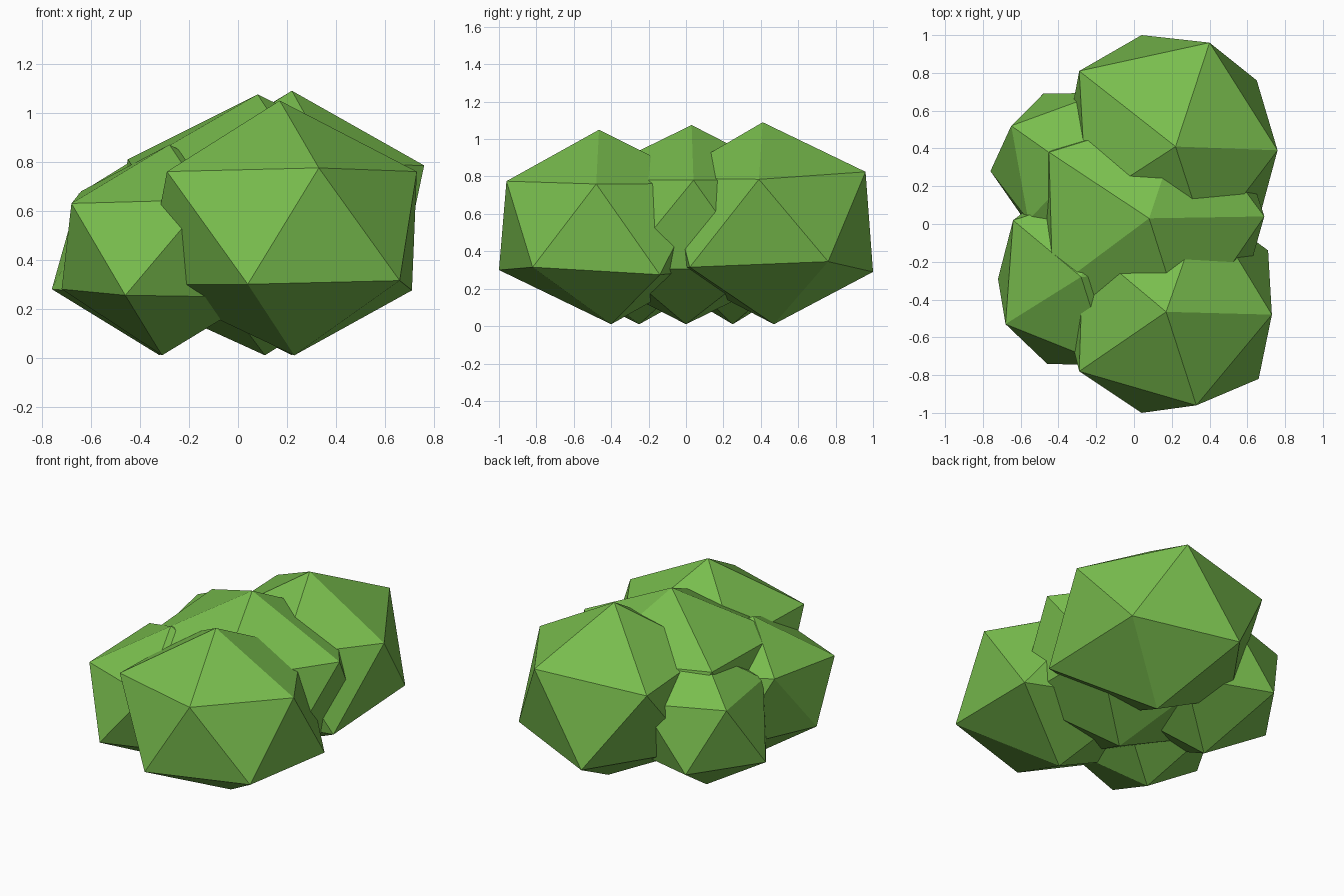
import bpy
import bmesh
from mathutils import Matrix, Vector

cube = bpy.data.objects.get("Cube")
if cube:
    bpy.data.objects.remove(cube, do_unlink=True)

# Leaf colour
leaf = bpy.data.materials.new("leaf_green")
leaf.use_nodes = True
colour = (0.19, 0.51, 0.075, 1)
leaf.diffuse_color = colour
leaf.node_tree.nodes["Principled BSDF"].inputs["Base Color"].default_value = colour


def leaf_clump(name, location, radius, half_height, corners):
    """Squashed twenty-sided clump whose nearest vertices are pulled to the given corners."""
    bm = bmesh.new()
    shape = Matrix.Translation(location) @ Matrix.Diagonal((radius, radius, half_height, 1))
    bmesh.ops.create_icosphere(bm, subdivisions=1, radius=1, matrix=shape)
    free_verts = list(bm.verts)
    for corner in map(Vector, corners):
        vert = min(free_verts, key=lambda v: (v.co - corner).length)
        vert.co = corner
        free_verts.remove(vert)
    bmesh.ops.recalc_face_normals(bm, faces=bm.faces)
    mesh = bpy.data.meshes.new(name)
    bm.to_mesh(mesh)
    bm.free()
    mesh.materials.append(leaf)
    clump = bpy.data.objects.new(name, mesh)
    bpy.context.collection.objects.link(clump)


# Three large clumps; corners run top, upper ring, lower ring, bottom
leaf_clump("back_clump", (0.21, 0.44, 0.55), 0.637, 0.54, [
    (0.22, 0.41, 1.09),
    (0.4, 0.96, 0.825), (0.76, 0.39, 0.785), (-0.29, 0.81, 0.78),
    (0.04, 1, 0.29), (0.65, 0.76, 0.345), (0.66, 0.02, 0.315),
    (0.22, 0.47, 0.01)])
leaf_clump("front_clump", (0.195, -0.435, 0.53), 0.64, 0.52, [
    (0.17, -0.465, 1.05),
    (0.33, -0.96, 0.775), (0.73, -0.48, 0.76), (-0.29, -0.78, 0.76),
    (0.04, -1, 0.3), (0.66, -0.82, 0.315), (0.71, -0.14, 0.275),
    (0.23, -0.4, 0.01)])
leaf_clump("middle_clump", (0.08, 0.015, 0.543), 0.69, 0.533, [
    (0.08, 0.03, 1.075),
    (0.69, 0.04, 0.78), (-0.45, 0.38, 0.81), (-0.43, -0.35, 0.78),
    (0.11, 0, 0.01)])

# Two small clumps on the right side
leaf_clump("back_small_clump", (-0.31, 0.265, 0.455), 0.505, 0.445, [
    (-0.31, 0.28, 0.88),
    (-0.65, 0.52, 0.67), (-0.56, 0.02, 0.66),
    (-0.76, 0.28, 0.28), (-0.48, 0.69, 0.28),
    (-0.32, 0.25, 0.01)])
leaf_clump("front_small_clump", (-0.295, -0.265, 0.44), 0.518, 0.432, [
    (-0.28, -0.28, 0.87),
    (-0.68, -0.53, 0.63), (-0.64, 0.02, 0.68), (-0.13, -0.75, 0.645),
    (-0.46, -0.74, 0.255), (-0.72, -0.29, 0.28),
    (-0.31, -0.25, 0.01)])
